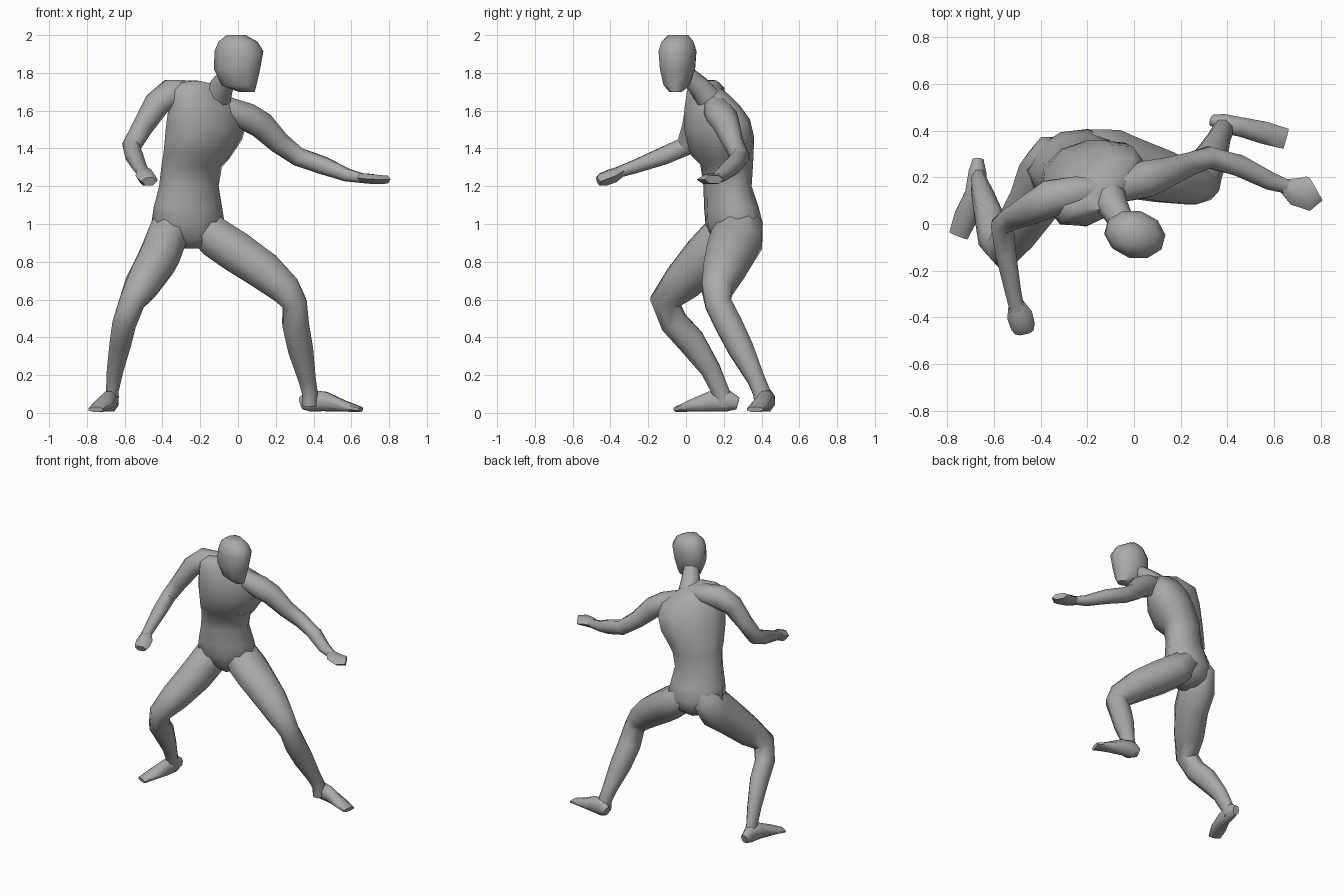
import bpy, bmesh, math
from mathutils import Vector

if "Cube" in bpy.data.objects:
    bpy.data.objects.remove(bpy.data.objects["Cube"], do_unlink=True)

grey = bpy.data.materials.new("plain grey")
grey.use_nodes = True
COL = (0.40, 0.40, 0.40, 1)
grey.diffuse_color = COL
grey.node_tree.nodes["Principled BSDF"].inputs["Base Color"].default_value = COL


def skin(name, rings, angle=58):
    """Join a list of (centre, axis_a, axis_b, sides) rings into a closed smooth body."""
    bm = bmesh.new()
    loops = []
    for c, a, b, n in rings:
        loops.append([bm.verts.new(c + a * math.cos(2 * math.pi * (i + .5) / n)
                                   + b * math.sin(2 * math.pi * (i + .5) / n)) for i in range(n)])
    for lo, hi in zip(loops, loops[1:]):
        n = len(lo)
        for i in range(n):
            j = (i + 1) % n
            bm.faces.new((lo[i], lo[j], hi[j], hi[i]))
    bm.faces.new(loops[0])
    bm.faces.new(loops[-1])
    bmesh.ops.recalc_face_normals(bm, faces=bm.faces)
    me = bpy.data.meshes.new(name)
    bm.to_mesh(me)
    bm.free()
    me.materials.append(grey)
    ob = bpy.data.objects.new(name, me)
    bpy.context.collection.objects.link(ob)
    bpy.ops.object.select_all(action='DESELECT')
    ob.select_set(True)
    bpy.context.view_layer.objects.active = ob
    bpy.ops.object.shade_smooth_by_angle(angle=math.radians(angle))


def tube(name, path, ref, n=8):
    """Path points are (x, y, z, half size along ref, half size across)."""
    pts = [Vector(p[:3]) for p in path]
    rings = []
    for i, p in enumerate(path):
        before, after = pts[max(i - 1, 0)], pts[min(i + 1, len(pts) - 1)]
        t = (after - before).normalized()
        a = Vector(ref)
        a = (a - t * a.dot(t)).normalized()
        rings.append((pts[i], a * p[3], t.cross(a) * p[4], n))
    skin(name, rings)


def stack(name, levels, n=10):
    """Levels are (x, y, z, half width, half depth, yaw in degrees, sideways drop)."""
    rings = []
    for x, y, z, w, d, yaw, drop in levels:
        c, s = math.cos(math.radians(yaw)), math.sin(math.radians(yaw))
        rings.append((Vector((x, y, z)), Vector((c, s, -drop)) * w, Vector((-s, c, 0)) * d, n))
    skin(name, rings)


# Torso, twisting from the pelvis up to the shoulders
stack("torso", [
    (-0.25, 0.25, 0.87, .05, .07, 20, 0),
    (-0.26, 0.26, 0.92, .14, .125, 20, 0),
    (-0.265, 0.255, 1.00, .20, .147, 20, 0),
    (-0.265, 0.24, 1.09, .187, .138, 22, 0),
    (-0.26, 0.22, 1.20, .165, .118, 25, 0),
    (-0.245, 0.215, 1.31, .172, .125, 32, .05),
    (-0.22, 0.19, 1.36, .19, .155, 36, .08),
    (-0.18, 0.175, 1.48, .228, .162, 38, .15),
    (-0.16, 0.165, 1.58, .235, .142, 36, .2),
    (-0.16, 0.145, 1.66, .215, .108, 32, .26),
    (-0.17, 0.125, 1.715, .14, .075, 30, .28),
    (-0.16, 0.11, 1.74, .07, .05, 30, .28),
])

# Neck and head, turned towards the left
tube("neck", [(-0.12, 0.13, 1.65, .085, .075), (-0.085, 0.068, 1.73, .064, .06),
              (-0.04, -0.01, 1.80, .05, .05)], (1, 0, 0))
stack("head", [
    (0.045, -0.055, 1.70, .045, .035, -15, 0),
    (0.005, -0.05, 1.735, .095, .07, -15, 0),
    (-0.005, -0.045, 1.82, .125, .095, -15, 0),
    (0.005, -0.045, 1.915, .132, .103, -15, 0),
    (0.0, -0.045, 1.965, .105, .088, -15, 0),
    (-0.01, -0.04, 2.0, .05, .055, -15, 0),
])

# Arms, both starting inside the chest so the shoulders run into the neck
UP = (0, 0, 1)
tube("right_arm", [
    (-0.14, 0.145, 1.68, .05, .05), (-0.24, 0.135, 1.695, .07, .075), (-0.355, 0.11, 1.69, .083, .085),
    (-0.43, 0.07, 1.635, .07, .072), (-0.507, 0.033, 1.51, .056, .056),
    (-0.565, -0.005, 1.41, .055, .05),
    (-0.55, -0.12, 1.36, .05, .048), (-0.52, -0.28, 1.30, .037, .038),
    (-0.50, -0.37, 1.27, .03, .034)], UP)
tube("left_arm", [
    (-0.14, 0.145, 1.66, .05, .05), (-0.05, 0.165, 1.61, .065, .075), (0.045, 0.19, 1.568, .078, .085),
    (0.125, 0.215, 1.523, .074, .07),
    (0.22, 0.25, 1.428, .06, .055), (0.32, 0.285, 1.355, .054, .05),
    (0.45, 0.25, 1.31, .05, .05), (0.58, 0.185, 1.258, .036, .042),
    (0.67, 0.155, 1.24, .026, .03)], UP)

# Hands
tube("right_hand", [(-0.505, -0.34, 1.28, .03, .034), (-0.49, -0.39, 1.255, .042, .055),
                    (-0.475, -0.44, 1.235, .04, .052), (-0.47, -0.465, 1.225, .025, .04)], UP, 6)
tube("left_hand", [(0.64, 0.165, 1.245, .028, .03), (0.69, 0.14, 1.24, .03, .06),
                   (0.745, 0.13, 1.235, .028, .074), (0.78, 0.15, 1.235, .024, .056)], UP, 6)

# Legs, whose upper ends swell into the buttocks
BACK = (0, 1, 0)
tube("right_leg", [
    (-0.325, 0.265, 1.10, .06, .055), (-0.35, 0.265, 1.01, .122, .105),
    (-0.38, 0.21, 0.92, .14, .115), (-0.42, 0.10, 0.82, .125, .115),
    (-0.50, -0.02, 0.69, .107, .1), (-0.56, -0.11, 0.59, .085, .074),
    (-0.60, -0.065, 0.48, .077, .068), (-0.62, 0.027, 0.38, .078, .062),
    (-0.65, 0.13, 0.23, .057, .047), (-0.665, 0.18, 0.12, .05, .036),
    (-0.668, 0.21, 0.04, .05, .036)], BACK)
tube("left_leg", [
    (-0.235, 0.27, 1.09, .06, .055), (-0.185, 0.285, 0.99, .13, .105),
    (-0.11, 0.27, 0.92, .147, .115), (-0.02, 0.24, 0.86, .138, .118),
    (0.13, 0.20, 0.758, .117, .11), (0.25, 0.165, 0.655, .088, .09),
    (0.30, 0.17, 0.58, .075, .07), (0.305, 0.225, 0.47, .078, .076),
    (0.33, 0.29, 0.34, .072, .072), (0.365, 0.37, 0.18, .05, .05),
    (0.38, 0.40, 0.11, .05, .045), (0.38, 0.41, 0.04, .05, .045)], BACK)

# Feet, flattening towards the toes
tube("right_foot", [(-0.668, 0.275, 0.05, .035, .025), (-0.67, 0.22, 0.065, .062, .042),
                    (-0.685, 0.13, 0.06, .058, .042), (-0.72, 0.03, 0.038, .034, .055),
                    (-0.752, -0.05, 0.018, .015, .045)], UP)
tube("left_foot", [(0.335, 0.445, 0.05, .035, .025), (0.38, 0.43, 0.065, .062, .045),
                   (0.46, 0.415, 0.06, .056, .045), (0.56, 0.39, 0.036, .032, .052),
                   (0.65, 0.365, 0.018, .015, .048)], UP)
